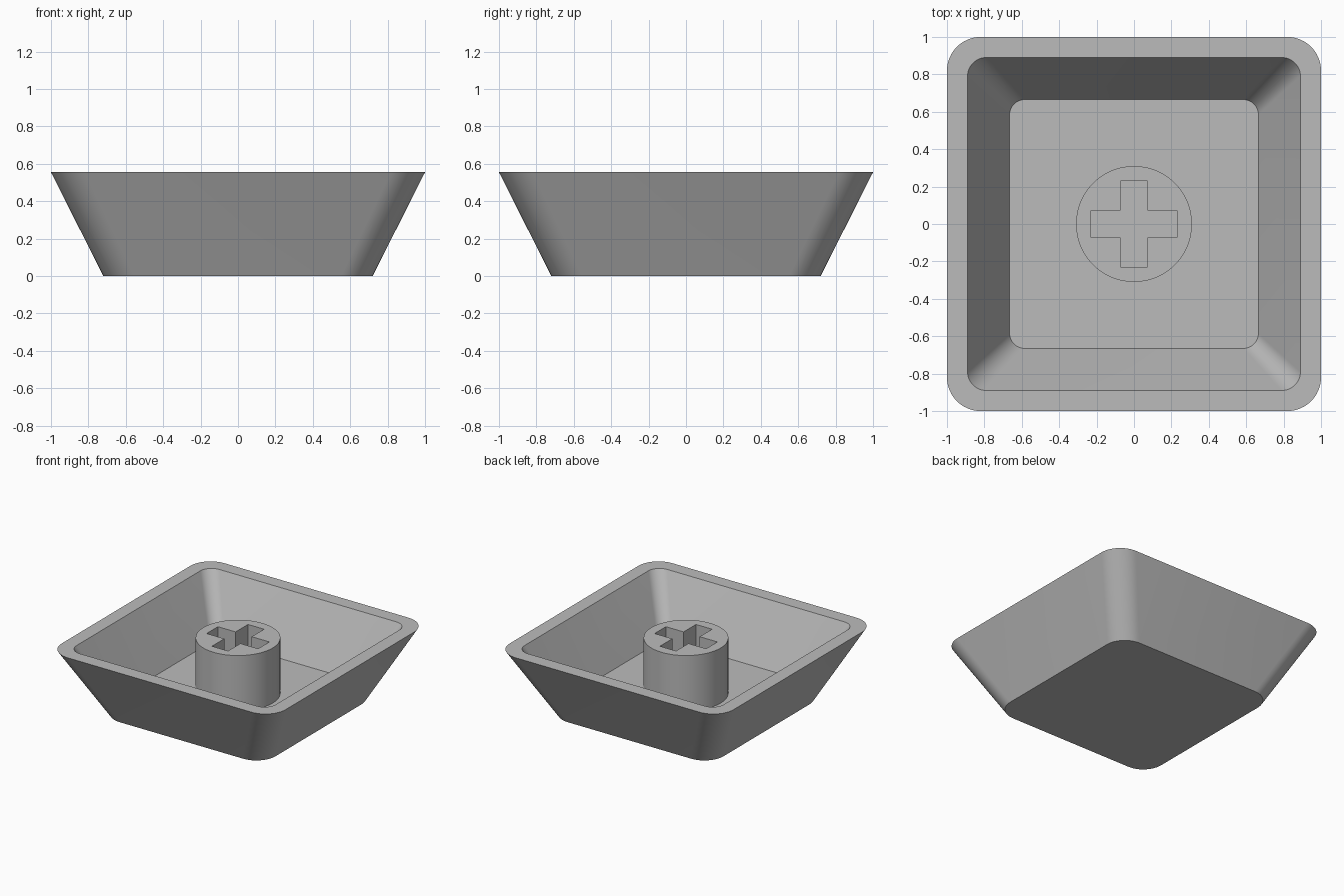
import bpy, bmesh, math

cube = bpy.data.objects.get("Cube")
if cube:
    bpy.data.objects.remove(cube, do_unlink=True)

HEIGHT, FLOOR = 0.555, 0.11

grey = bpy.data.materials.new("plain grey plastic")
grey.use_nodes = True
colour = (0.5, 0.5, 0.5, 1)
grey.diffuse_color = colour
grey.node_tree.nodes["Principled BSDF"].inputs["Base Color"].default_value = colour


def rounded_square(half, radius, steps=12):
    """Outline of a square with rounded corners, counter-clockwise."""
    points = []
    for corner in range(4):
        middle = math.radians(45 + 90 * corner)
        cx = math.copysign(half - radius, math.cos(middle))
        cy = math.copysign(half - radius, math.sin(middle))
        for i in range(steps + 1):
            a = math.radians(90 * (corner + i / steps))
            points.append((cx + radius * math.cos(a), cy + radius * math.sin(a)))
    return points


def circle(radius, sides=64):
    angles = [2 * math.pi * i / sides for i in range(sides)]
    return [(radius * math.cos(a), radius * math.sin(a)) for a in angles]


def cross(reach, width):
    """Plus-shaped outline, one arm repeated by quarter turns."""
    points = []
    x, y = [reach, reach, width], [-width, width, width]
    for turn in range(4):
        points += list(zip(x, y))
        x, y = [-v for v in y], x
    return points


def ring(bm, outline, z):
    return [bm.verts.new((x, y, z)) for x, y in outline]


def bridge(bm, a, b):
    n = len(a)
    for i in range(n):
        j = (i + 1) % n
        bm.faces.new((a[i], a[j], b[j], b[i]))


def finish(bm, name):
    bmesh.ops.recalc_face_normals(bm, faces=bm.faces)
    mesh = bpy.data.meshes.new(name)
    bm.to_mesh(mesh)
    bm.free()
    mesh.materials.append(grey)
    obj = bpy.data.objects.new(name, mesh)
    bpy.context.collection.objects.link(obj)
    bpy.ops.object.select_all(action="DESELECT")
    obj.select_set(True)
    bpy.context.view_layer.objects.active = obj
    bpy.ops.object.shade_smooth_by_angle(angle=math.radians(30))


# Hollow tapered tray: outside wall, flat rim, inside wall and floor
bm = bmesh.new()
rings = [ring(bm, rounded_square(half, radius), z) for half, radius, z in (
    (0.72, 0.17, 0), (1.0, 0.18, HEIGHT),
    (0.89, 0.1, HEIGHT), (0.665, 0.08, FLOOR))]
for lower, upper in zip(rings, rings[1:]):
    bridge(bm, lower, upper)
bm.faces.new(rings[0])
bm.faces.new(rings[-1])
finish(bm, "tray_shell")

# Round stem with a cross-shaped socket
bm = bmesh.new()
tops = []
for outline in (circle(0.31), cross(0.23, 0.072)):
    top = ring(bm, outline, HEIGHT)
    bottom = ring(bm, outline, FLOOR)
    bridge(bm, bottom, top)
    bm.faces.new(bottom)
    tops += [bm.edges.get((v, top[i - 1])) for i, v in enumerate(top)]
# The bottom of the round wall rests on the floor, so only the socket keeps its base
bm.faces.ensure_lookup_table()
base = max((f for f in bm.faces if abs(f.normal.z) > 0.5 or len(f.verts) > 4),
           key=lambda f: len(f.verts))
bmesh.ops.delete(bm, geom=[base], context="FACES_ONLY")
bmesh.ops.triangle_fill(bm, edges=tops, use_beauty=True, use_dissolve=False)
finish(bm, "stem")
